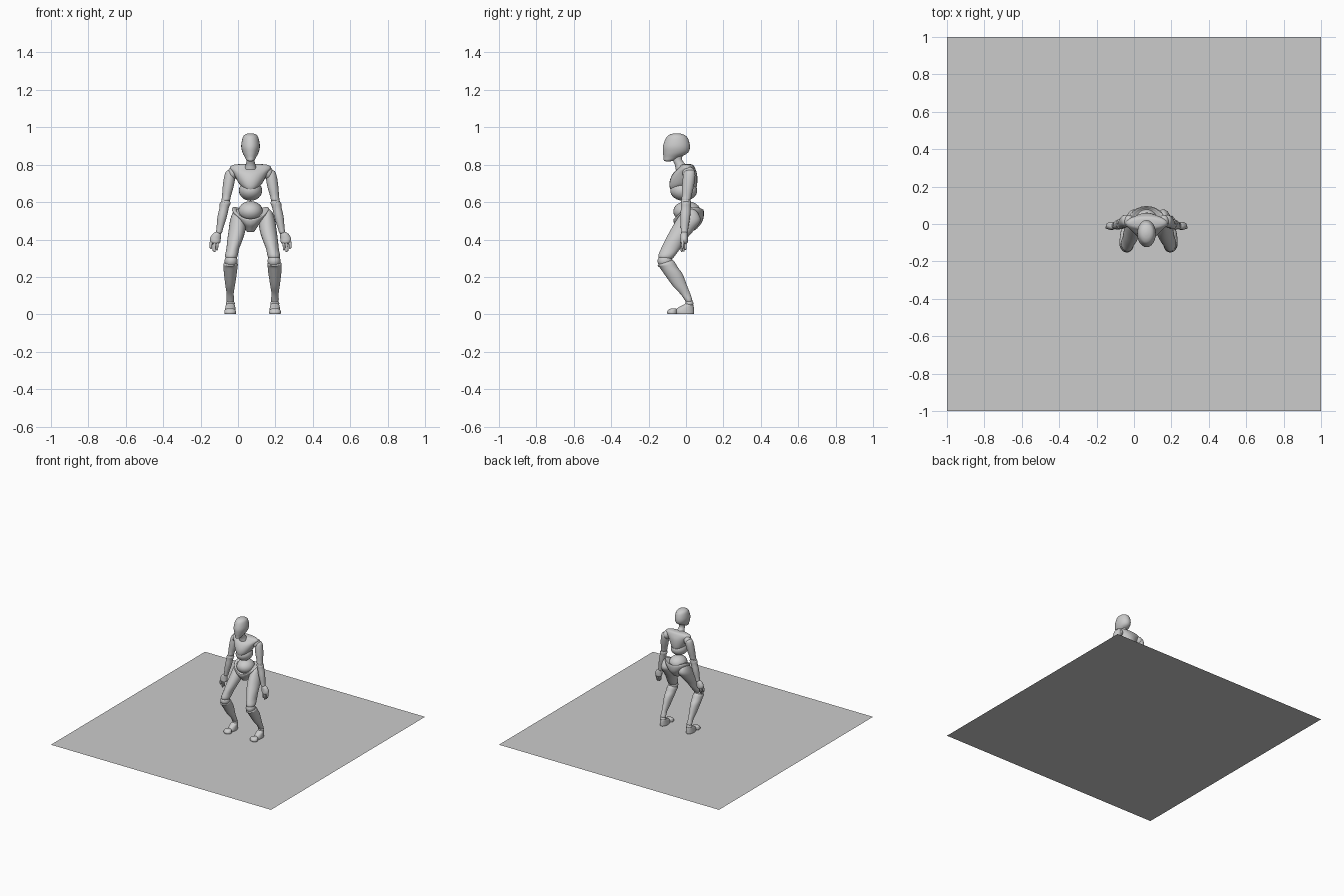
import bpy, bmesh, math
from mathutils import Vector

CX = 0.067   # body centre line
LX = 0.078   # leg centre line


def finish(bm, name):
    bmesh.ops.recalc_face_normals(bm, faces=bm.faces)
    me = bpy.data.meshes.new(name)
    bm.to_mesh(me)
    bm.free()
    ob = bpy.data.objects.new(name, me)
    bpy.context.collection.objects.link(ob)
    bpy.ops.object.select_all(action='DESELECT')
    bpy.context.view_layer.objects.active = ob
    ob.select_set(True)
    bpy.ops.object.shade_smooth_by_angle(angle=math.radians(50))
    return ob


def spline(rows, steps=4):
    """Smoothly interpolate between cross-sections."""
    out = []
    for i in range(len(rows) - 1):
        p0, p1 = rows[max(i - 1, 0)], rows[i]
        p2, p3 = rows[i + 1], rows[min(i + 2, len(rows) - 1)]
        for k in range(steps):
            t = k / steps
            out.append([0.5 * (2*b + (c - a)*t + (2*a - 5*b + 4*c - d)*t*t
                               + (3*b - a - 3*c + d)*t**3)
                        for a, b, c, d in zip(p0, p1, p2, p3)])
    return out + [list(rows[-1])]


def loft(name, rows, side=1, cx=CX, n=24):
    """Rows: x, y, z, rx, ry, lift at the sides, lift at the back."""
    rows = [tuple(r) + (0,) * (7 - len(r)) for r in rows]
    bm = bmesh.new()
    rings = []
    for x, y, z, rx, ry, lift, back in spline(rows):
        ring = []
        for k in range(n):
            c, s = math.cos(2*math.pi*k/n), math.sin(2*math.pi*k/n)
            ring.append(bm.verts.new((cx + side*(x + rx*c), y + ry*s,
                                      z + lift*c*c + back*s)))
        rings.append(ring)
    for a, b in zip(rings, rings[1:]):
        for k in range(n):
            bm.faces.new((a[k], a[(k+1) % n], b[(k+1) % n], b[k]))
    for r in (rings[0], rings[-1]):
        mid = bm.verts.new(sum((v.co for v in r), Vector()) / n)
        for k in range(n):
            bm.faces.new((r[k], r[(k+1) % n], mid))
    return finish(bm, name)


def ball(name, loc, size, side=1, cx=CX):
    bm = bmesh.new()
    bmesh.ops.create_uvsphere(bm, u_segments=24, v_segments=16, radius=1)
    for v in bm.verts:
        v.co = (cx + side*loc[0] + v.co.x*size[0],
                loc[1] + v.co.y*size[1], loc[2] + v.co.z*size[2])
    return finish(bm, name)


# flat base sheet that is part of the model
bpy.ops.mesh.primitive_plane_add(size=2)
bpy.context.object.name = "base_sheet"

# head and neck
loft("head", [(0, -.05, .968, .008, .01), (0, -.05, .962, .028, .034),
              (0, -.049, .945, .042, .057), (0, -.051, .90, .050, .072),
              (0, -.056, .865, .043, .067), (0, -.076, .84, .030, .044),
              (0, -.092, .822, .020, .026), (0, -.095, .818, .008, .010)])
loft("neck", [(0, -.045, .86, .024, .028), (0, -.045, .825, .021, .025),
              (0, -.03, .80, .026, .030), (0, -.02, .775, .034, .036)])

# chest shell and waist joints
loft("chest", [(0, .008, .803, .060, .018), (0, .006, .798, .095, .032),
               (0, .004, .782, .111, .044), (0, -.005, .755, .092, .063),
               (0, -.012, .72, .074, .073), (0, -.015, .685, .060, .073, .012),
               (0, -.015, .66, .047, .064, .025), (0, -.015, .645, .035, .05, .03)])
ball("upper_waist_joint", (0, -.012, .662), (.062, .072, .055))
ball("lower_waist_joint", (0, .005, .55), (.066, .073, .055))

# pelvis
loft("pelvis", [(0, .012, .525, .07, .07, .035, .025),
                (0, .014, .535, .094, .078, .035, .025),
                (0, .014, .52, .098, .082, .035, .018),
                (0, .014, .49, .075, .075, .03, .01),
                (0, .008, .46, .042, .052, .015), (0, .0, .44, .018, .026)])

for side, tag in ((1, "right"), (-1, "left")):
    # arm
    ball("shoulder_joint_" + tag, (.094, .015, .755), (.027, .034, .034), side)
    loft("upper_arm_" + tag,
         [(.108, .02, .772, .010, .012), (.108, .019, .762, .024, .028),
          (.112, .016, .73, .030, .033), (.120, .010, .68, .029, .031),
          (.128, .004, .635, .024, .026), (.132, .0, .61, .022, .024),
          (.133, .0, .60, .012, .012)], side)
    ball("elbow_joint_" + tag, (.133, .0, .60), (.024, .026, .024), side)
    loft("forearm_" + tag,
         [(.134, .0, .603, .022, .022), (.135, .0, .595, .029, .027),
          (.141, -.001, .57, .025, .026), (.152, -.004, .52, .025, .026),
          (.164, -.008, .46, .018, .020), (.169, -.009, .437, .016, .018),
          (.170, -.009, .43, .008, .009)], side)
    # hand
    loft("palm_" + tag,
         [(.172, -.009, .442, .012, .012), (.180, -.01, .43, .023, .018),
          (.188, -.01, .405, .029, .021), (.188, -.011, .385, .026, .021),
          (.188, -.011, .376, .015, .012)], side)
    for i, (dx, dy, low) in enumerate(((-.014, -.018, .342), (-.001, -.021, .333),
                                       (.004, -.008, .335), (.004, .004, .345))):
        x, y = .190 + dx, -.006 + dy * .8
        loft(f"finger_{i}_{tag}",
             [(x, y, .392, .008, .007), (x + .003, y, .365, .007, .007),
              (x + .003, y, low + .005, .0055, .0055),
              (x + .002, y, low, .002, .002)], side, n=10)
    loft("thumb_" + tag,
         [(.205, -.016, .405, .009, .008), (.212, -.018, .375, .008, .008),
          (.212, -.019, .355, .006, .006), (.211, -.019, .35, .002, .002)],
         side, n=10)
    # leg
    loft("thigh_" + tag,
         [(.078, .022, .562, .012, .018), (.080, .02, .545, .026, .042),
          (.078, .012, .50, .043, .066), (.083, -.020, .45, .045, .063),
          (.094, -.055, .40, .041, .055), (.106, -.083, .35, .034, .051),
          (.113, -.103, .315, .034, .045), (.114, -.108, .297, .027, .034),
          (.114, -.11, .293, .012, .016)], side, LX)
    ball("knee_joint_" + tag, (.115, -.112, .285), (.035, .04, .036), side, LX)
    loft("shin_" + tag,
         [(.117, -.110, .285, .020, .026, 0, .012), (.117, -.108, .272, .037, .044, 0, .012),
          (.118, -.092, .25, .037, .049), (.119, -.067, .215, .034, .049),
          (.120, -.031, .15, .025, .038), (.120, -.004, .11, .019, .027),
          (.119, .012, .08, .021, .021), (.119, .016, .066, .018, .017)], side, LX)
    # foot
    ball("ankle_joint_" + tag, (.119, .018, .058), (.024, .022, .018), side, LX)
    loft("foot_" + tag,
         [(.119, .017, .06, .018, .018), (.119, .012, .05, .024, .027),
          (.119, -.001, .035, .027, .043), (.119, -.008, .018, .029, .051),
          (.119, -.008, .006, .029, .051), (.119, -.008, .001, .027, .048)],
         side, LX)
    loft("toe_cap_" + tag,
         [(.120, -.066, .031, .014, .010), (.120, -.070, .027, .026, .021),
          (.120, -.074, .015, .031, .027), (.120, -.074, .005, .031, .027),
          (.120, -.074, .001, .028, .024)], side, LX)
